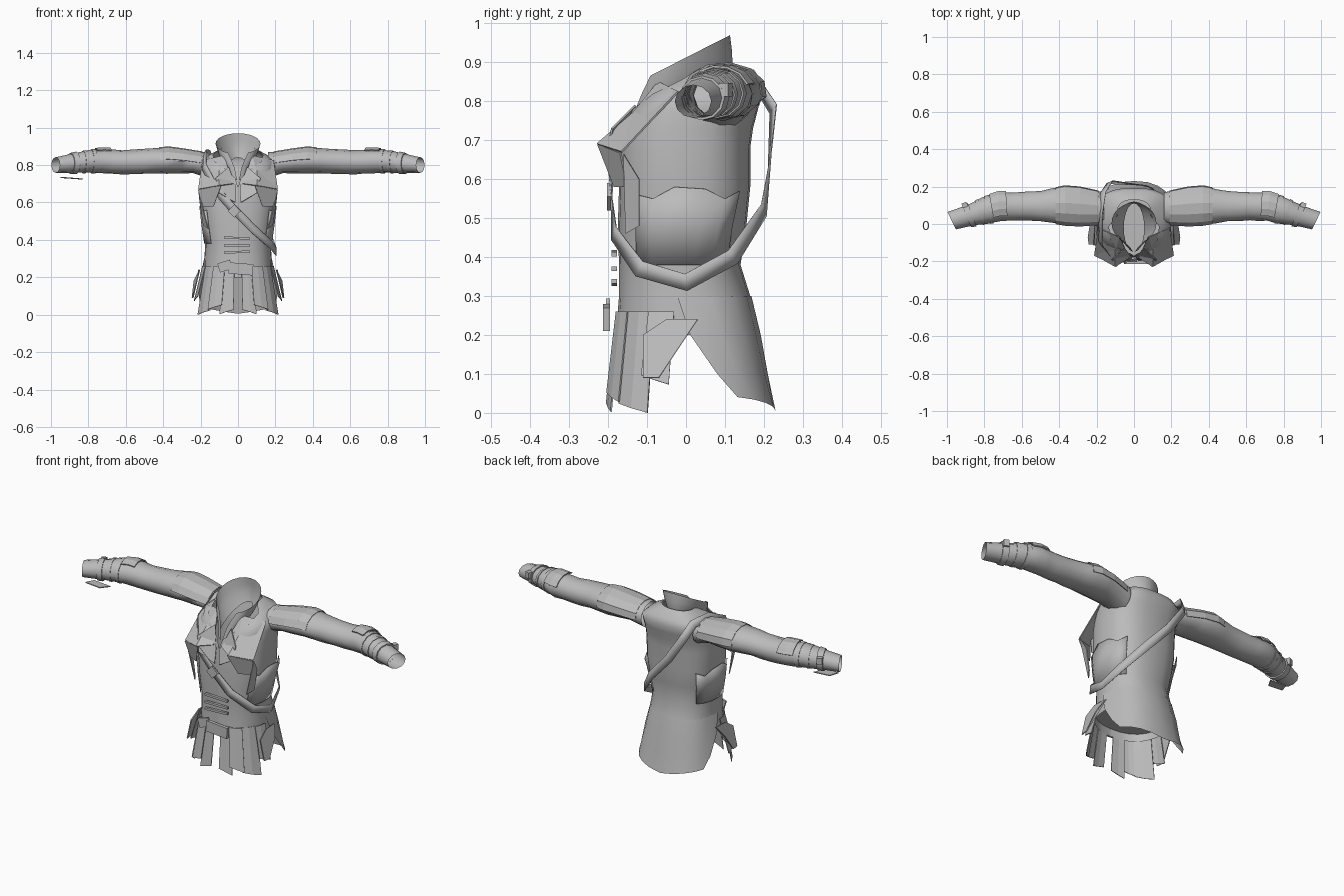
import bpy, math, random
from mathutils import Vector

random.seed(4)
cube = bpy.data.objects.get("Cube")
if cube:
    bpy.data.objects.remove(cube)

grey = bpy.data.materials.new("plain grey cloth")
grey.use_nodes = True
grey.diffuse_color = (0.5, 0.5, 0.5, 1)
grey.node_tree.nodes["Principled BSDF"].inputs["Base Color"].default_value = (0.5, 0.5, 0.5, 1)


def make(name, verts, faces, thick=0.0, smooth=40):
    mesh = bpy.data.meshes.new(name)
    mesh.from_pydata([tuple(v) for v in verts], [], faces)
    mesh.materials.append(grey)
    obj = bpy.data.objects.new(name, mesh)
    bpy.context.collection.objects.link(obj)
    if thick:
        mod = obj.modifiers.new("thickness", "SOLIDIFY")
        mod.thickness = thick
        mod.offset = 0
    if smooth:
        bpy.ops.object.select_all(action="DESELECT")
        obj.select_set(True)
        bpy.context.view_layer.objects.active = obj
        bpy.ops.object.shade_smooth_by_angle(angle=math.radians(smooth))
    return obj


def loft(name, rings, closed=True, **kw):
    n = len(rings[0])
    verts = [p for r in rings for p in r]
    faces = []
    for i in range(len(rings) - 1):
        for j in range(n if closed else n - 1):
            k = (j + 1) % n
            faces.append((i * n + j, i * n + k, (i + 1) * n + k, (i + 1) * n + j))
    return make(name, verts, faces, **kw)


def body_point(a, hx, front, back, z, power=0.85):
    """Point on a rounded body section; a = 0 is the back, pi the front."""
    s, c = math.sin(a), math.cos(a)
    s = math.copysign(abs(s) ** power, s)
    c = math.copysign(abs(c) ** power, c)
    mid = (front + back) / 2
    return Vector((hx * s, mid + c * (back - front) / 2, z))


def arc(a0, a1, n):
    return [math.radians(a0 + (a1 - a0) * i / n) for i in range(n + 1)]


def mirror(pts):
    return [(-p[0], p[1], p[2]) for p in pts]


def plate(name, pts, faces=None, both=True, thick=0.005):
    faces = faces or [tuple(range(len(pts)))]
    for side in (("left", "right") if both else ("",)):
        p = mirror(pts) if side == "right" else pts
        make((side + "_" + name).strip("_"), p, faces, thick, 0)


# Torso shell with a neckline that opens in front: z, half width, front, back, gap angle, roundness
torso = [(0.20, 0.185, -0.18, 0.185, 0, 0.85), (0.30, 0.18, -0.172, 0.165, 0, 0.85),
         (0.38, 0.175, -0.172, 0.14, 0, 0.85), (0.48, 0.188, -0.175, 0.155, 0, 0.8),
         (0.58, 0.198, -0.172, 0.165, 0, 0.78), (0.68, 0.2, -0.17, 0.165, 0, 0.78),
         (0.73, 0.2, -0.16, 0.172, 2, 0.78), (0.78, 0.2, -0.14, 0.185, 14, 0.75),
         (0.82, 0.195, -0.10, 0.192, 32, 0.7), (0.855, 0.155, -0.05, 0.18, 55, 0.72),
         (0.89, 0.09, -0.01, 0.13, 80, 0.85)]
loft("torso", [[body_point(a, hx, f, b, z, p) for a in arc(g - 180, 180 - g, 24)]
               for z, hx, f, b, g, p in torso], closed=False)
hem = [body_point(a, 0.182, -0.175, 0.175, 0.24) for a in arc(0, 345, 23)]
make("hip_lining", hem, [tuple(range(len(hem)))])

# Standing collar: wide at the rim, closing to a point on the chest
collar = []
for span, rx, cy, ry, cz, rise in ((174, 0.055, -0.02, 0.13, 0.78, 0.06),
                                   (168, 0.088, -0.005, 0.125, 0.835, 0.05),
                                   (162, 0.107, 0.0, 0.118, 0.875, 0.055),
                                   (153, 0.12, 0.005, 0.108, 0.915, 0.055)):
    collar.append([Vector((rx * math.sin(a), cy + ry * math.cos(a), cz + rise * math.cos(a)))
                   for a in arc(-span, span, 20)])
loft("collar", collar, closed=False)

# Lapels and chest flaps
plate("lapel", [(0.075, -0.07, 0.85), (0.19, -0.02, 0.825), (0.212, -0.165, 0.67),
                (0.10, -0.228, 0.69), (0.025, -0.18, 0.70), (0.10, -0.135, 0.77)],
      [(0, 1, 5), (1, 2, 5), (2, 3, 5), (3, 4, 5), (4, 0, 5)])
plate("chest_flap", [(0.09, -0.226, 0.69), (0.212, -0.168, 0.668),
                     (0.19, -0.15, 0.58), (0.13, -0.183, 0.58)])
plate("inner_lapel", [(0.05, -0.13, 0.79), (0.12, -0.19, 0.73),
                      (0.10, -0.205, 0.65), (0.015, -0.186, 0.60), (0.01, -0.18, 0.68)])
plate("side_flap", [(0.21, -0.16, 0.665), (0.203, -0.12, 0.60),
                    (0.185, -0.12, 0.48), (0.16, -0.155, 0.46)])

# Side panels with a jagged top edge
for s, side in ((1, "left"), (-1, "right")):
    tops = (0.56, 0.55, 0.58, 0.575, 0.55, 0.57)
    angles = arc(130, 45, 5)
    loft(side + "_side_panel",
         [[Vector((s * p.x, p.y, p.z)) for p in ring] for ring in (
             [body_point(a, 0.18, -0.177, 0.145, 0.38) for a in angles],
             [body_point(a, 0.195, -0.18, 0.16, 0.48, 0.8) for a in angles],
             [body_point(a, 0.206, -0.178, 0.18, z, 0.78) for a, z in zip(angles, tops)])],
         closed=False, thick=0.003)

# Back skirt: flared, cut away towards the side slits
back_rows = [(0.30, 0.182, 0.168, 95), (0.2, 0.2, 0.192, 90), (0.1, 0.215, 0.21, 75),
             (0.005, 0.222, 0.23, 63)]
loft("back_skirt", [[body_point(a, hx, -0.17, b, z + (0.04 * abs(math.sin(a)) if z < 0.05 else 0))
                     for a in arc(-w, w, 8)] for z, hx, b, w in back_rows], closed=False)

# Front skirt panels, hung round the front in overlapping strips
strips = [(95, 116, 0.085, 0.01), (112, 143, 0.012, 0.004),
          (140, 162, 0.04, 0.01), (158, 176, 0.015, 0.003)]
for s, side in ((1, "left"), (-1, "right")):
    for i, (a0, a1, bottom, out) in enumerate(strips):
        rows = []
        for t in (0, 0.4, 1):
            z = 0.26 + (bottom - 0.26) * t
            rows.append([body_point(s * a, 0.18 + out + 0.045 * t, -0.176 - out - 0.025 * t,
                                    0.17, z + 0.012 * t * (k - 1))
                         for k, a in enumerate(arc(a0, a1, 2))])
        loft(f"{side}_front_strip_{i + 1}", rows, closed=False, thick=0.004, smooth=0)
plate("hip_tab", [(0.21, -0.05, 0.24), (0.205, 0.03, 0.24), (0.235, -0.01, 0.18),
                  (0.245, -0.07, 0.09), (0.24, -0.11, 0.09), (0.215, -0.11, 0.2)])


# Small boxes for straps, buckles and pouch
def box(name, centre, size, yaw=0.0, roll=0.0):
    x, y, z = (v / 2 for v in size)
    pts = [(i * x, j * y, k * z) for i in (-1, 1) for j in (-1, 1) for k in (-1, 1)]
    faces = [(0, 1, 3, 2), (4, 6, 7, 5), (0, 4, 5, 1), (2, 3, 7, 6), (0, 2, 6, 4), (1, 5, 7, 3)]
    obj = make(name, pts, faces, 0, 0)
    obj.location = centre
    obj.rotation_euler = (0, roll, yaw)


for i, z in enumerate((0.335, 0.37, 0.41)):
    box(f"waist_strap_{i + 1}", (-0.005, -0.184, z), (0.14, 0.014, 0.012), roll=0.04 * (i - 1))
box("belt_pouch", (0.015, -0.204, 0.245), (0.13, 0.018, 0.06), roll=0.08)
box("belt_tab", (-0.07, -0.2, 0.26), (0.07, 0.01, 0.05), roll=-0.3)
box("strap_buckle", (-0.02, -0.198, 0.555), (0.05, 0.01, 0.05), roll=0.78)

# Diagonal shoulder strap, a closed ribbon standing off the back
path = [Vector(p) for p in (
    (0.205, 0, 0.335), (0.18, -0.12, 0.37), (0.08, -0.185, 0.46), (-0.02, -0.192, 0.56),
    (-0.12, -0.195, 0.67), (-0.18, -0.1, 0.79), (-0.18, 0.05, 0.865), (-0.165, 0.17, 0.865),
    (-0.13, 0.224, 0.78), (-0.04, 0.215, 0.65), (0.08, 0.2, 0.52), (0.175, 0.12, 0.40))]
edge_a, edge_b = [], []
for i, p in enumerate(path):
    tangent = path[(i + 1) % len(path)] - path[i - 1]
    outward = Vector((p.x, p.y, max(0, p.z - 0.75)))
    across = tangent.cross(outward).normalized() * 0.022
    edge_a.append(p + across)
    edge_b.append(p - across)
loft("shoulder_strap", [edge_a, edge_b], thick=0.003, smooth=20)

# Sleeves: x, y, z, half depth, half height, yaw
sleeve = [(0.16, 0.085, 0.80, 0.085, 0.07, 0), (0.24, 0.09, 0.812, 0.092, 0.055, 0),
          (0.30, 0.095, 0.82, 0.098, 0.065, 0), (0.38, 0.1, 0.825, 0.1, 0.07, 0),
          (0.50, 0.095, 0.82, 0.082, 0.066, 0), (0.62, 0.095, 0.815, 0.075, 0.064, 0),
          (0.72, 0.093, 0.82, 0.077, 0.065, 0.1), (0.80, 0.07, 0.82, 0.07, 0.06, 0.25),
          (0.88, 0.045, 0.81, 0.056, 0.052, 0.38), (0.975, 0.018, 0.80, 0.052, 0.042, 0.45)]


def sleeve_at(x):
    for p, q in zip(sleeve, sleeve[1:]):
        if x <= q[0]:
            t = (x - p[0]) / (q[0] - p[0])
            return [u + (v - u) * t for u, v in zip(p, q)]


def sleeve_ring(x, s, grow=1.0, wrinkle=0.0, a0=0, a1=330, n=11):
    x, y, z, depth, height, yaw = sleeve_at(x)
    out = []
    for a in arc(a0, a1, n):
        g = grow + random.uniform(-wrinkle, wrinkle)
        d = depth * g * math.cos(a)
        out.append(Vector((s * (x + d * math.sin(yaw)), y + d * math.cos(yaw),
                           z + height * g * math.sin(a))))
    return out


for s, side in ((1, "left"), (-1, "right")):
    stations = [0.16, 0.24, 0.30, 0.38, 0.44, 0.50, 0.56, 0.62, 0.67, 0.72, 0.76, 0.80, 0.84, 0.88, 0.93, 0.975]
    loft(side + "_sleeve", [sleeve_ring(x, s, 1, 0.03 if 0.3 < x < 0.9 else 0) for x in stations], smooth=45)
    for name, x0, x1, grow in (("cuff_band", 0.865, 0.895, 1.13), ("elbow_band", 0.765, 0.785, 1.06),
                               ("forearm_band", 0.815, 0.83, 1.06)):
        loft(f"{side}_{name}", [sleeve_ring(x, s, g) for x, g in
                                ((x0, 1), (x0, grow), (x1, grow), (x1, 1))], smooth=40)
    loft(side + "_elbow_pad", [sleeve_ring(x, s, 1.12, 0, 20, 125, 4) for x in (0.68, 0.72, 0.76)],
         closed=False, thick=0.006, smooth=0)
    box(side + "_cuff_buckle", (s * 0.905, 0.102, 0.83), (0.028, 0.025, 0.035), yaw=-s * 0.4)
    # Shoulder cap sloping up and out from the neck
    caps = [sleeve_ring(x, s, g, 0, -10, 175, 6) for x, g in ((0.19, 1.05), (0.29, 1.1), (0.37, 1.08), (0.42, 1.04))]
    loft(side + "_shoulder_cap", caps, closed=False, thick=0.003, smooth=0)

# Loose tab under the right wrist
plate("wrist_tab", [(-0.95, 0.0, 0.735), (-0.86, 0.0, 0.728), (-0.83, 0.05, 0.725), (-0.93, 0.05, 0.732)], both=False)
